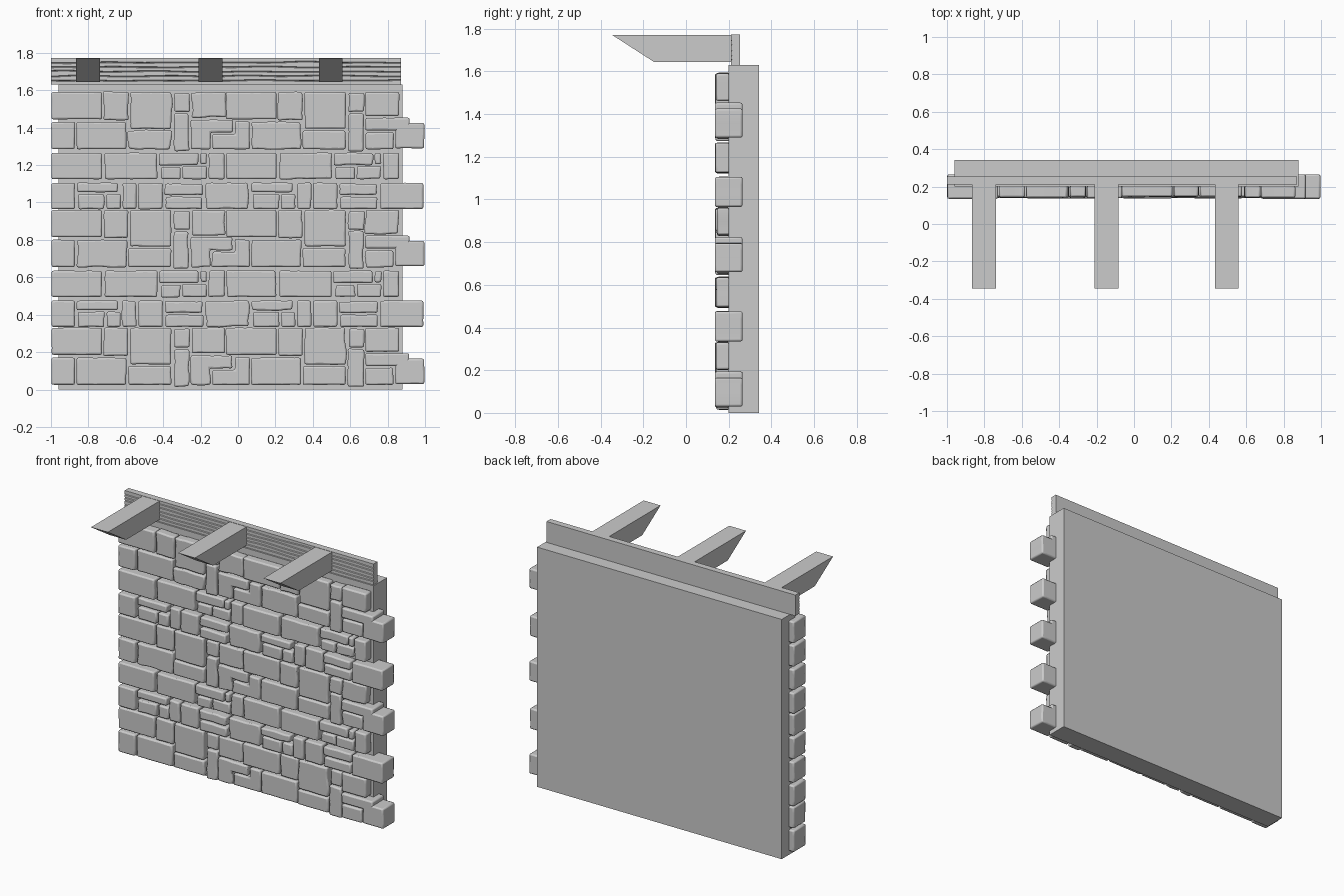
import bpy, bmesh, math, random
from mathutils import Vector, noise

if "Cube" in bpy.data.objects:
    bpy.data.objects.remove(bpy.data.objects["Cube"])

random.seed(4)


def finish(name, bm):
    bmesh.ops.recalc_face_normals(bm, faces=bm.faces)
    me = bpy.data.meshes.new(name)
    bm.to_mesh(me)
    bm.free()
    ob = bpy.data.objects.new(name, me)
    bpy.context.collection.objects.link(ob)
    return ob


def extrude(bm, pts, vec):
    """Closed prism from an outline and an extrusion vector."""
    a = [bm.verts.new(p) for p in pts]
    b = [bm.verts.new(Vector(p) + Vector(vec)) for p in pts]
    bm.faces.new(a)
    bm.faces.new(b[::-1])
    for i in range(len(a)):
        j = (i + 1) % len(a)
        bm.faces.new((a[j], a[i], b[i], b[j]))


def stone(bm, pts):
    """One stone: wobbly outline in x/z, extruded back towards the wall."""
    xs = [p[0] for p in pts]
    corner = min(xs) < -0.98 or max(xs) > 0.89
    front = 0.135 if corner else random.uniform(0.137, 0.147)
    back = 0.265 if corner else 0.205
    amp = 0.003 if corner else random.choice((0.003, 0.005, 0.011))
    seed = random.uniform(0, 90)
    ring = []
    for i, p in enumerate(pts):
        q = pts[(i + 1) % len(pts)]
        n = max(1, round(math.dist(p, q) / 0.035))
        for k in range(n):
            x, z = p[0] + (q[0] - p[0]) * k / n, p[1] + (q[1] - p[1]) * k / n
            d = noise.noise_vector(Vector((x * 14, seed, z * 14))) * amp
            ring.append((x + d.x, front, z + d.z * 0.6))
    extrude(bm, ring, (0, back - front, 0))


def rect(x0, x1, z0, z1):
    return [(x0, z0), (x1, z0), (x1, z1), (x0, z1)]


# Stone pattern: one module, repeated twice across and stacked upward
MODULE = [rect(*r) for r in (
    (.00, .27, .16, .305), (.28, .41, .155, .305), (.42, .64, .11, .305),
    (.655, .74, .20, .30), (.135, .40, 0, .145), (.41, .64, 0, .10),
    (.655, .735, -.01, .19),
    (.135, .355, .40, .45), (.145, .285, .31, .39), (.295, .37, .31, .39),
    (.38, .455, .31, .45), (.465, .595, .31, .45), (.605, .81, .385, .445),
    (.61, .81, .31, .375), (.825, 1.055, .31, .45),
    (0, .27, .47, .61), (.285, .565, .47, .61), (.575, .785, .545, .61),
    (.795, .83, .55, .61), (.585, .69, .47, .535), (.70, .83, .47, .54),
    (.84, .925, .47, .61))]
# Interlocking L stones in the middle
MIDDLE = [rect(.75, .93, .17, .305),
          [(.745, 0), (.85, 0), (.85, .09), (.97, .09), (.97, .157), (.745, .157)],
          [(.86, 0), (1.06, 0), (1.06, .148), (.98, .148), (.98, .08), (.86, .08)]]
# Toothed right end and closing stones on the left end
RIGHT = [rect(.745, .925, .177, .305), rect(.745, .98, .10, .168),
         rect(.745, .895, 0, .09), rect(.905, 1.06, .005, .14)]
LEFT = [rect(0, .125, .0, .145), rect(0, .125, .31, .45)]

for tier in range(3):
    bm = bmesh.new()
    groups = ((0, MODULE + MIDDLE + LEFT), (.933, MODULE + RIGHT))
    for dx, group in groups:
        for pts in group:
            if tier == 2 and pts[0][1] > 0.305:
                continue
            stone(bm, [(x + dx - 0.997, z + 0.025 + 0.63 * tier) for x, z in pts])
    ob = finish(f"stone_facing_{tier + 1}", bm)
    bev = ob.modifiers.new("worn_edges", 'BEVEL')
    bev.width = 0.009
    bev.segments = 2
    bev.limit_method = 'ANGLE'
    bev.angle_limit = math.radians(50)
    bpy.context.view_layer.objects.active = ob
    ob.select_set(True)
    bpy.ops.object.shade_smooth_by_angle(angle=math.radians(35))
    ob.select_set(False)

# Backing wall
bm = bmesh.new()
extrude(bm, [(x, 0.2, z) for x, z in rect(-0.96, 0.88, 0, 1.63)], (0, 0.143, 0))
finish("wall_core", bm)

# Top plank with carved wavy grain: a grooved section lofted along x
bm = bmesh.new()
rings = []
STEPS = 48
for i in range(STEPS + 1):
    x = -1 + 1.872 * i / STEPS
    sec = [(0.253, 1.63), (0.21, 1.63)]
    for k in range(5):
        z = 1.652 + 0.024 * k + 0.008 * noise.noise(Vector((x * 4, k * 0.7, 3)))
        sec += [(0.21, z - 0.003), (0.216, z), (0.21, z + 0.003)]
    sec += [(0.21, 1.772), (0.253, 1.772)]
    rings.append([bm.verts.new((x, y, z)) for y, z in sec])
for a, b in zip(rings, rings[1:]):
    for j in range(len(a)):
        k = (j + 1) % len(a)
        bm.faces.new((a[j], a[k], b[k], b[j]))
bm.faces.new(rings[0])
bm.faces.new(rings[-1])
finish("top_plank", bm)

# Projecting beams with slanted ends
for i, x in enumerate((-0.865, -0.21, 0.433)):
    bm = bmesh.new()
    profile = [(-0.345, 1.77), (-0.148, 1.643), (0.215, 1.643), (0.215, 1.77)]
    extrude(bm, [(x, y, z) for y, z in profile], (0.127, 0, 0))
    finish(f"roof_beam_{i + 1}", bm)
